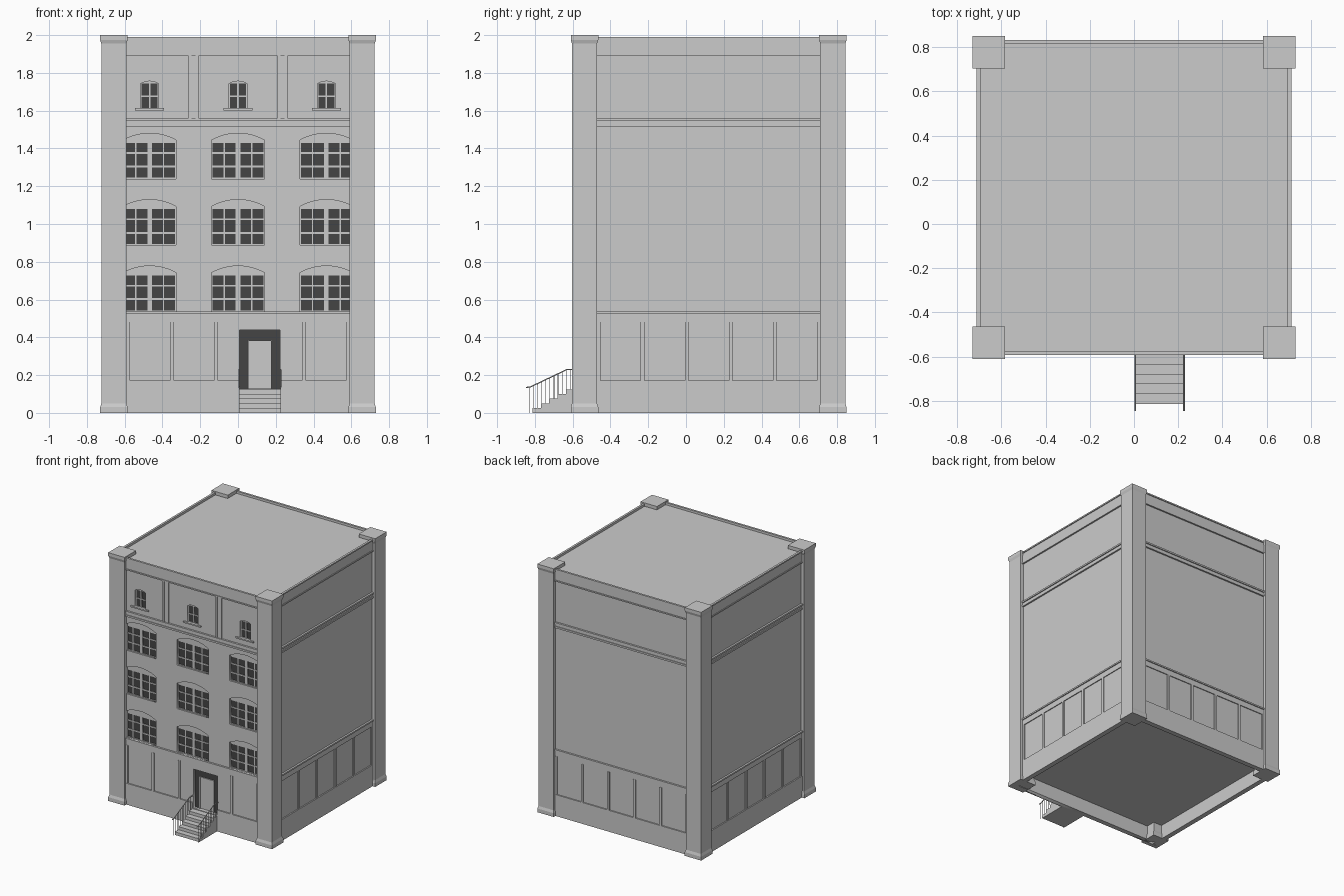
import bpy, bmesh, math
from mathutils import Matrix, Vector

if "Cube" in bpy.data.objects:
    bpy.data.objects.remove(bpy.data.objects["Cube"])

CY = 0.12          # building centre in y
H = 0.697          # half width to the wall face
FRONT = CY - H

dark = bpy.data.materials.new("dark_glass")
dark.diffuse_color = (0.06, 0.06, 0.06, 1)
dark.use_nodes = True
dark.node_tree.nodes["Principled BSDF"].inputs["Base Color"].default_value = dark.diffuse_color


def mesh_object(name, bm, mat=None):
    bmesh.ops.recalc_face_normals(bm, faces=bm.faces)
    me = bpy.data.meshes.new(name)
    bm.to_mesh(me)
    bm.free()
    ob = bpy.data.objects.new(name, me)
    bpy.context.collection.objects.link(ob)
    if mat:
        me.materials.append(mat)
    return ob


def boxes(name, spans, mat=None, turns=0):
    """Boxes given as (x0, x1, y0, y1, z0, z1), turned about the building centre."""
    bm = bmesh.new()
    for x0, x1, y0, y1, z0, z1 in spans:
        m = Matrix.Translation(((x0 + x1) / 2, (y0 + y1) / 2, (z0 + z1) / 2)) \
            @ Matrix.Diagonal((x1 - x0, y1 - y0, z1 - z0, 1))
        bmesh.ops.create_cube(bm, size=1, matrix=m)
    bmesh.ops.rotate(bm, verts=bm.verts, cent=(0, CY, 0),
                     matrix=Matrix.Rotation(turns * math.pi / 2, 3, 'Z'))
    return mesh_object(name, bm, mat)


def to_mesh(name, cu):
    ob = bpy.data.objects.new(name, cu)
    bpy.context.collection.objects.link(ob)
    bpy.ops.object.select_all(action='DESELECT')
    ob.select_set(True)
    bpy.context.view_layer.objects.active = ob
    bpy.ops.object.convert(target='MESH')
    return bpy.context.view_layer.objects.active


def add_poly(cu, pts, closed):
    s = cu.splines.new('POLY')
    s.points.add(len(pts) - 1)
    for p, co in zip(s.points, pts):
        p.co = (*co, 1)
    s.use_cyclic_u = closed


def panel(name, outlines, y, t):
    """Upright sheet in x, z with holes; its front is at y, thickness t."""
    cu = bpy.data.curves.new(name, 'CURVE')
    cu.dimensions = '2D'
    cu.fill_mode = 'BOTH'
    cu.extrude = t / 2
    for o in outlines:
        add_poly(cu, [(x, z, 0) for x, z in o], True)
    ob = to_mesh(name, cu)
    ob.rotation_euler = (math.pi / 2, 0, 0)
    ob.location.y = y + t / 2
    return ob


def rect(x0, x1, z0, z1):
    return [(x0, z0), (x1, z0), (x1, z1), (x0, z1)]


def arch(cx, hw, z0, z1, rise, n=12):
    """Rectangle with a shallow round top."""
    r = (hw * hw + rise * rise) / (2 * rise)
    a = math.asin(hw / r)
    top = [(cx + r * math.sin(a - 2 * a * i / n),
            z1 + rise - r + r * math.cos(a - 2 * a * i / n)) for i in range(n + 1)]
    return [(cx - hw, z0), (cx + hw, z0)] + top


# Windows: arched openings, frames with pane holes, dark glass behind
columns = (-0.468, 0, 0.468)
openings, glass, sills = [], [], []
for cx in columns:
    for z in (0.537, 0.888, 1.239):
        opening = arch(cx, 0.14, z, z + 0.205, 0.036)
        openings.append(opening)
        panes = [rect(cx + x, cx + x + 0.058, z + a, z + b)
                 for x in (-0.135, -0.07, 0.012, 0.077)
                 for a, b in ((0.006, 0.06), (0.07, 0.132), (0.141, 0.191))]
        panel("window_frame", [opening] + panes, FRONT + 0.012, 0.006)
        glass.append((cx - 0.138, cx + 0.138, FRONT + 0.017, FRONT + 0.021, z + 0.003, z + 0.195))
    opening = arch(cx, 0.048, 1.61, 1.742, 0.014)
    openings.append(opening)
    panes = [rect(cx + x, cx + x + 0.039, a, b)
             for x in (-0.043, 0.004) for a, b in ((1.615, 1.673), (1.681, 1.743))]
    panel("attic_window_frame", [opening] + panes, FRONT + 0.012, 0.006)
    glass.append((cx - 0.046, cx + 0.046, FRONT + 0.017, FRONT + 0.021, 1.612, 1.745))
    sills.append((cx - 0.077, cx + 0.077, FRONT - 0.012, FRONT + 0.01, 1.602, 1.613))
boxes("window_glass", glass, dark)
boxes("attic_window_sills", sills)

# Front wall with window and door openings
door_hole = rect(0.008, 0.222, 0.13, 0.44)
panel("front_wall", [rect(-H, H, 0, 1.97)] + openings + [door_hole], FRONT, 0.03)

# Door with side lights and transom
dy = FRONT + 0.02
boxes("door_panel", [(0.055, 0.175, dy, dy + 0.008, 0.13, 0.382)])
boxes("door_frame", [(x, x + 0.006, dy - 0.008, dy + 0.004, 0.13, 0.385) for x in (0.05, 0.174)]
      + [(0.05, 0.18, dy - 0.008, dy + 0.004, 0.38, 0.386)])
boxes("door_lights", [(0.008, 0.051, dy, dy + 0.006, 0.13, 0.44),
                      (0.179, 0.222, dy, dy + 0.006, 0.13, 0.44),
                      (0.05, 0.18, dy, dy + 0.006, 0.385, 0.44)], dark)

# The four sides: wall, plinth, lower pilasters, ledges and parapet
W = 0.61
for k, side in enumerate(("front", "right", "back", "left")):
    if k:
        boxes(side + "_wall", [(-H, H, FRONT, FRONT + 0.03, 0, 1.97)], turns=k)

    def band(z0, z1, out, x0=-W, x1=W, back=0.0):
        return (x0, x1, CY - out, FRONT + back, z0, z1)

    plinth = [band(0, 0.13, 0.707)]
    plinth += [band(0.13, 0.172, 0.707, -W, 0.005), band(0.13, 0.172, 0.707, 0.225, W)] if k == 0 \
        else [band(0.13, 0.172, 0.707)]
    boxes(side + "_plinth", plinth, turns=k)
    boxes(side + "_pilasters",
          [band(0.172, 0.48, 0.706, x - 0.01, x + 0.01)
           for i, x in enumerate(-0.583 + 0.2332 * j for j in range(6)) if k or i != 3], turns=k)
    boxes(side + "_ledges", [
        band(0.48, 0.524, 0.704), band(0.524, 0.536, 0.712),
        band(1.515, 1.529, 0.71), band(1.529, 1.547, 0.704), band(1.547, 1.56, 0.712),
        band(1.89, 1.9, 0.71), band(1.9, 1.979, 0.705, back=0.002),
        band(1.979, 1.99, 0.712, back=0.002)], turns=k)

# Paired pilasters between the attic windows
boxes("attic_pilasters", [(c + s - 0.008, c + s + 0.008, CY - 0.707, FRONT, 1.56, 1.89)
                          for c in (-0.236, 0.236) for s in (-0.019, 0.019)]
      + [(c - 0.012, c + 0.012, CY - 0.702, FRONT, 1.56, 1.89) for c in (-0.236, 0.236)])

# Roof and raised floor
boxes("roof", [(-H, H, CY - H, CY + H, 1.95, 1.972)])
boxes("floor", [(-0.67, 0.67, CY - 0.67, CY + 0.67, 0.115, 0.13)])

# Corner piers with flared base and cap
pier = [(0, 0.073), (0.03, 0.073), (0.05, 0.0665), (1.955, 0.0665), (1.975, 0.073), (2, 0.073)]
for sx in (-1, 1):
    for sy in (-1, 1):
        bm = bmesh.new()
        rings = [[bm.verts.new((sx * 0.657 + a * h, CY + sy * 0.657 + b * h, z))
                  for a, b in ((-1, -1), (1, -1), (1, 1), (-1, 1))] for z, h in pier]
        for lo, hi in zip(rings, rings[1:]):
            for i in range(4):
                bm.faces.new((lo[i], lo[(i + 1) % 4], hi[(i + 1) % 4], hi[i]))
        bm.faces.new(rings[0])
        bm.faces.new(rings[-1])
        mesh_object("corner_pier", bm)

# Entrance steps from a stepped profile
prof = [(FRONT, 0), (-0.813, 0)]
for i in range(5):
    y = -0.813 + 0.0445 * i
    prof += [(y, 0.025 * (i + 1)), (y + 0.0445 if i < 4 else FRONT, 0.025 * (i + 1))]
bm = bmesh.new()
f = bm.faces.new([bm.verts.new((0.006, y, z)) for y, z in prof])
ext = bmesh.ops.extrude_face_region(bm, geom=[f])
bmesh.ops.translate(bm, vec=(0.218, 0, 0),
                    verts=[v for v in ext["geom"] if isinstance(v, bmesh.types.BMVert)])
mesh_object("entrance_steps", bm)

# Railings: handrail and balusters
for x in (0.006, 0.226):
    cu = bpy.data.curves.new("railing", 'CURVE')
    cu.dimensions = '3D'
    cu.bevel_depth = 0.0035
    cu.bevel_resolution = 1
    cu.use_fill_caps = True
    add_poly(cu, [(x, -0.846, 0.135), (x, -0.825, 0.137), (x, -0.63, 0.23), (x, FRONT, 0.23)], False)
    to_mesh("handrail", cu)
    cu = bpy.data.curves.new("balusters", 'CURVE')
    cu.dimensions = '3D'
    cu.bevel_depth = 0.002
    cu.bevel_resolution = 1
    for i in range(11):
        y = -0.828 + 0.0215 * i
        top = min(0.23, 0.137 + max(0, y + 0.825) * 0.477)
        foot = 0 if y < -0.813 else min(5, int((y + 0.813) / 0.0445) + 1) * 0.025
        add_poly(cu, [(x, y, foot), (x, y, top)], False)
    to_mesh("balusters", cu)
